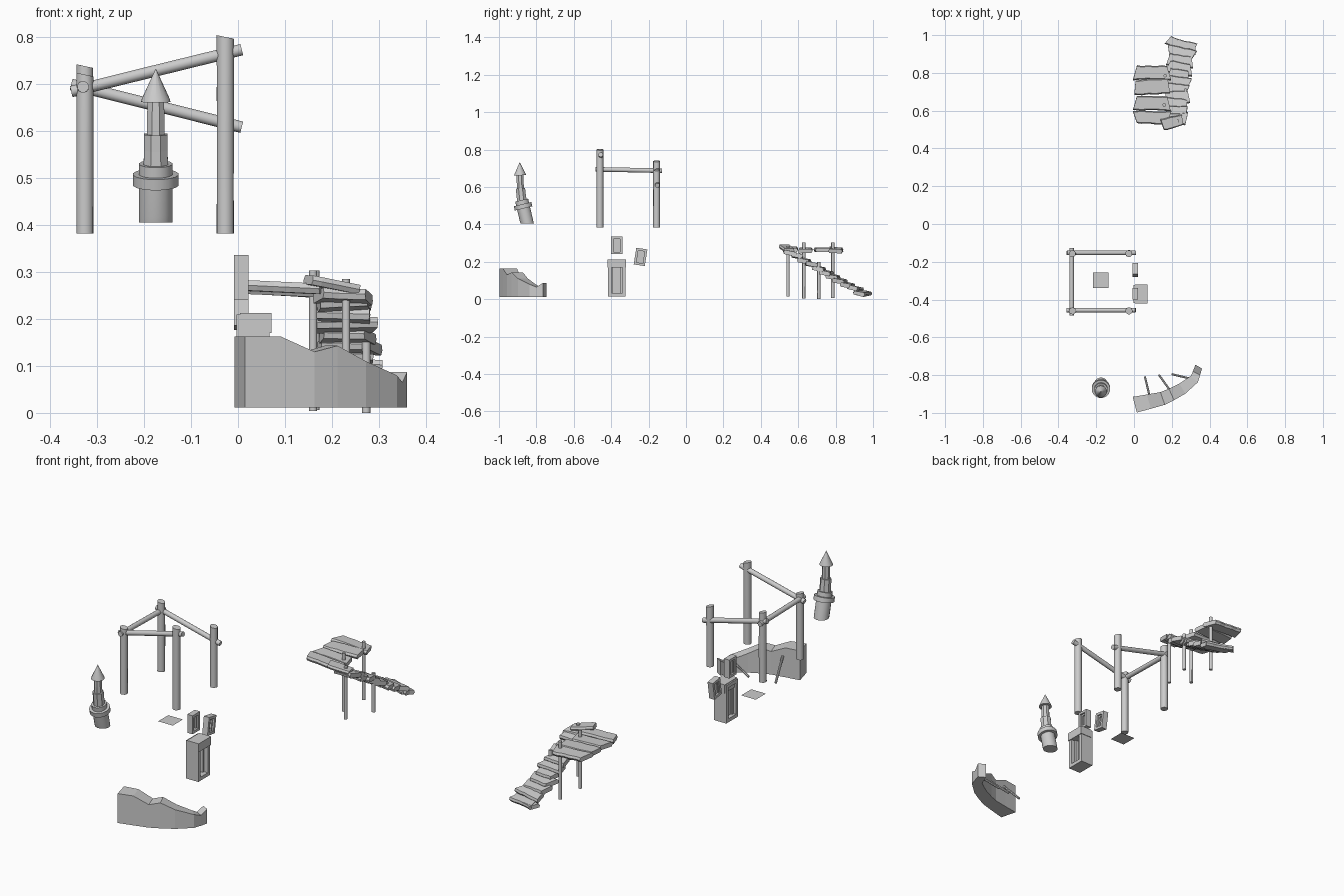
import bpy, bmesh, math, random
from mathutils import Vector, Matrix

if "Cube" in bpy.data.objects:
    bpy.data.objects.remove(bpy.data.objects["Cube"])

random.seed(7)


def make(name, verts, faces, smooth=False):
    me = bpy.data.meshes.new(name)
    me.from_pydata([tuple(v) for v in verts], [], faces)
    bm = bmesh.new()
    bm.from_mesh(me)
    bmesh.ops.recalc_face_normals(bm, faces=bm.faces)
    bm.to_mesh(me)
    bm.free()
    ob = bpy.data.objects.new(name, me)
    bpy.context.collection.objects.link(ob)
    if smooth:
        bpy.ops.object.select_all(action='DESELECT')
        bpy.context.view_layer.objects.active = ob
        ob.select_set(True)
        bpy.ops.object.shade_smooth_by_angle(angle=math.radians(40))
    return ob


def loft(name, rings, smooth=False):
    """Join equal-length rings into a closed, capped body."""
    n, m = len(rings[0]), len(rings)
    verts = [v for r in rings for v in r]
    faces = [[i * n + j, i * n + (j + 1) % n, (i + 1) * n + (j + 1) % n, (i + 1) * n + j]
             for i in range(m - 1) for j in range(n)]
    faces += [list(range(n)), list(range((m - 1) * n, m * n))]
    return make(name, verts, faces, smooth)


def pole(name, a, b, r, sides=12, slant=0.0):
    """Round log between two points, with hand-cut (slanted) ends."""
    a, b = Vector(a), Vector(b)
    d = (b - a).normalized()
    q = d.to_track_quat('Z', 'Y')
    rings = []
    for p, k in ((a, 0), ((a + b) / 2, 0), (b, slant)):
        rings.append([])
        for j in range(sides):
            t = math.tau * (j + .5) / sides
            rr = r * random.uniform(.97, 1.03)
            rings[-1].append(p + q @ Vector((rr * math.cos(t), rr * math.sin(t), k * math.cos(t))))
    return loft(name, rings, True)


def plank(name, a, b, width, thick, tilt=0.0, seg=5):
    """Rough-hewn board from a to b, with uneven chamfered edges."""
    a, b = Vector(a), Vector(b)
    u = (b - a).normalized()
    v = Vector((0, 0, 1)).cross(u).normalized()
    v = Matrix.Rotation(tilt, 3, u) @ v
    n = u.cross(v)
    section = [(-.5, 0), (-.42, .5), (.42, .5), (.5, 0), (.42, -.5), (-.42, -.5)]
    rings = []
    skew = random.uniform(-.012, .012)
    for i in range(seg + 1):
        c = a.lerp(b, i / seg)
        lo, hi = (random.uniform(.88, 1.06) for _ in range(2))
        shift = {0: skew, seg: -skew}.get(i, 0)
        rings.append([c + v * (s * width * (lo if s < 0 else hi)) + n * (t * thick)
                      + u * shift * s * 2 for s, t in section])
    return loft(name, rings)


def frame(name, loc, w, h, d, border, tilt=0.0, lintel=None):
    """Opening facing +x: stepped surround, recessed panel and lintel."""
    parts = []

    def box(x0, x1, y0, y1, z0, z1):
        parts.append((x0, x1, y0, y1, z0, z1))
    for s in (-1, 1):
        y0, y1 = sorted((s * w / 2, s * (w / 2 - border)))
        box(0, d, y0, y1, 0, h)                                   # jambs
        y0, y1 = sorted((s * (w / 2 - border), s * (w / 2 - border * 1.55)))
        box(d * .2, d * .7, y0, y1, border, h - border)           # inner jambs
    iw = w / 2 - border
    box(0, d, -iw, iw, 0, border)                                 # sill
    box(0, d, -iw, iw, h - border, h)                             # head
    box(d * .2, d * .7, -iw, iw, h - border * 1.6, h - border)
    box(d * .3, d * .45, -iw, iw, border, h - border)             # panel
    if lintel:
        box(d * .1, d * 1.06, -w * .53, w * .53, h - lintel, h + .003)
    verts, faces = [], []
    rot = Matrix.Rotation(tilt, 3, 'X')
    for x0, x1, y0, y1, z0, z1 in parts:
        k = len(verts)
        for z in (z0, z1):
            for x, y in ((x0, y0), (x1, y0), (x1, y1), (x0, y1)):
                verts.append(Vector(loc) + rot @ Vector((x, y, z - h / 2)))
        faces += [[k + i for i in f] for f in ((0, 3, 2, 1), (4, 5, 6, 7), (0, 1, 5, 4),
                                               (1, 2, 6, 5), (2, 3, 7, 6), (3, 0, 4, 7))]
    return make(name, verts, faces)


# log frame: four posts and three cross beams
for nm, x, y, top in (("front_left", -.326, -.46, .72), ("front_right", -.027, -.46, .80),
                      ("back_left", -.326, -.157, .738), ("back_right", -.027, -.157, .69)):
    pole(nm + "_post", (x, y, .382), (x, y, top), .0185, slant=.004)
pole("front_beam", (-.355, -.456, .684), (.008, -.456, .773), .0125)
pole("back_beam", (-.355, -.153, .699), (.008, -.153, .608), .0125)
pole("side_beam", (-.33, -.485, .694), (-.33, -.128, .687), .0125)

# flat square tile under the frame
make("floor_tile", [(-.217, -.338, .22), (-.134, -.338, .22), (-.134, -.256, .22), (-.217, -.256, .22)],
     [[0, 1, 2, 3]])

# crooked tower: profiles swept along a leaning axis (z, y, tilt in degrees)
AXIS = [(.405, -.849, 0), (.425, -.854, 13), (.52, -.877, 14), (.60, -.886, 6), (.74, -.889, 0)]


def axis(z):
    for (z0, y0, t0), (z1, y1, t1) in zip(AXIS, AXIS[1:]):
        if z <= z1:
            k = (z - z0) / (z1 - z0)
            return y0 + k * (y1 - y0), math.radians(t0 + k * (t1 - t0))


def tier(name, profile, sides):
    rings = []
    for r, z in profile:
        y, t = axis(z)
        rings.append([])
        for j in range(sides):
            a = math.tau * (j + .5) / sides
            rings[-1].append((-.175 + r * math.cos(a), y + r * math.sin(a) * math.cos(t),
                              z + r * math.sin(a) * math.sin(t)))
    loft(name, rings, sides > 10)


tier("tower_base", [(.036, .405), (.036, .425), (.036, .49)], 16)
tier("tower_balcony", [(.049, .485), (.049, .508)], 16)
tier("tower_collar", [(.036, .506), (.036, .53)], 16)
tier("tower_lower_shaft", [(.028, .53), (.027, .56), (.027, .593)], 8)
tier("tower_upper_shaft", [(.02, .59), (.02, .625), (.019, .668)], 8)
tier("tower_roof", [(.032, .662), (.0305, .668), (.0005, .732)], 14)

# doorway and two windows
frame("doorway", (-.003, -.37, .112), .095, .195, .07, .018, lintel=.04)
frame("upright_window", (-.008, -.37, .288), .06, .095, .03, .013)
frame("tilted_window", (-.008, -.243, .226), .06, .09, .03, .013, tilt=math.radians(-9))

# curved backdrop wall: outer x, y, inner x, y, height
WALL = [(.015, -.998, -.007, -.915, .163), (.09, -.978, .067, -.903, .163),
        (.163, -.957, .14, -.89, .13), (.212, -.933, .185, -.872, .143),
        (.272, -.898, .24, -.845, .11), (.338, -.838, .30, -.805, .08),
        (.35, -.80, .312, -.78, .065), (.36, -.765, .325, -.745, .087)]
loft("curved_wall", [[(a, b, .012), (a, b, h), (c, d, h), (c, d, .012)] for a, b, c, d, h in WALL])

# struts propping the wall from behind
for a, b in (((.08, -.90, .12), (.058, -.81, .02)), ((.19, -.88, .10), (.133, -.80, .02)),
             ((.305, -.82, .06), (.2, -.795, .02))):
    pole("wall_strut", a, b, .006, 8)

# raised deck boards
for i, (y, w) in enumerate(((.80, .078), (.722, .084), (.641, .082), (.567, .07))):
    z = .262 + .006 * (i % 2)
    plank(f"deck_board_{i + 1}", (.005, y, z + random.uniform(-.005, .012)),
          (.185, y + random.uniform(-.008, .008), z - .005), w, .022, random.uniform(-.08, .08))

# top landing board and descending steps that curve to the right
plank("landing_board", (.15, .525, .283), (.255, .552, .262), .062, .02)
for i in range(11):
    k = i / 10
    y, z = .555 + .385 * k, .25 - .215 * k
    x = .225 + .03 * k * k
    yaw = -.22 * k * k + random.uniform(-.09, .09)
    half = random.uniform(.05, .065) + (.012 if i > 8 else 0)
    dx, dy = half * math.cos(yaw), half * math.sin(yaw)
    plank(f"step_{i + 1}", (x - dx, y - dy, z), (x + dx, y + dy, z + random.uniform(-.006, .006)),
          .068, .023, -.2)
plank("bottom_step", (.18, .975, .033), (.325, .922, .03), .05, .02, -.2)

# thin posts carrying the deck and steps
for i, (x, y, z0, z1) in enumerate(((.23, .545, .015, .285), (.16, .63, .004, .303),
                                    (.273, .71, 0, .20), (.165, .785, .006, .303))):
    pole(f"deck_post_{i + 1}", (x, y, z0), (x, y, z1), .009, 10)
